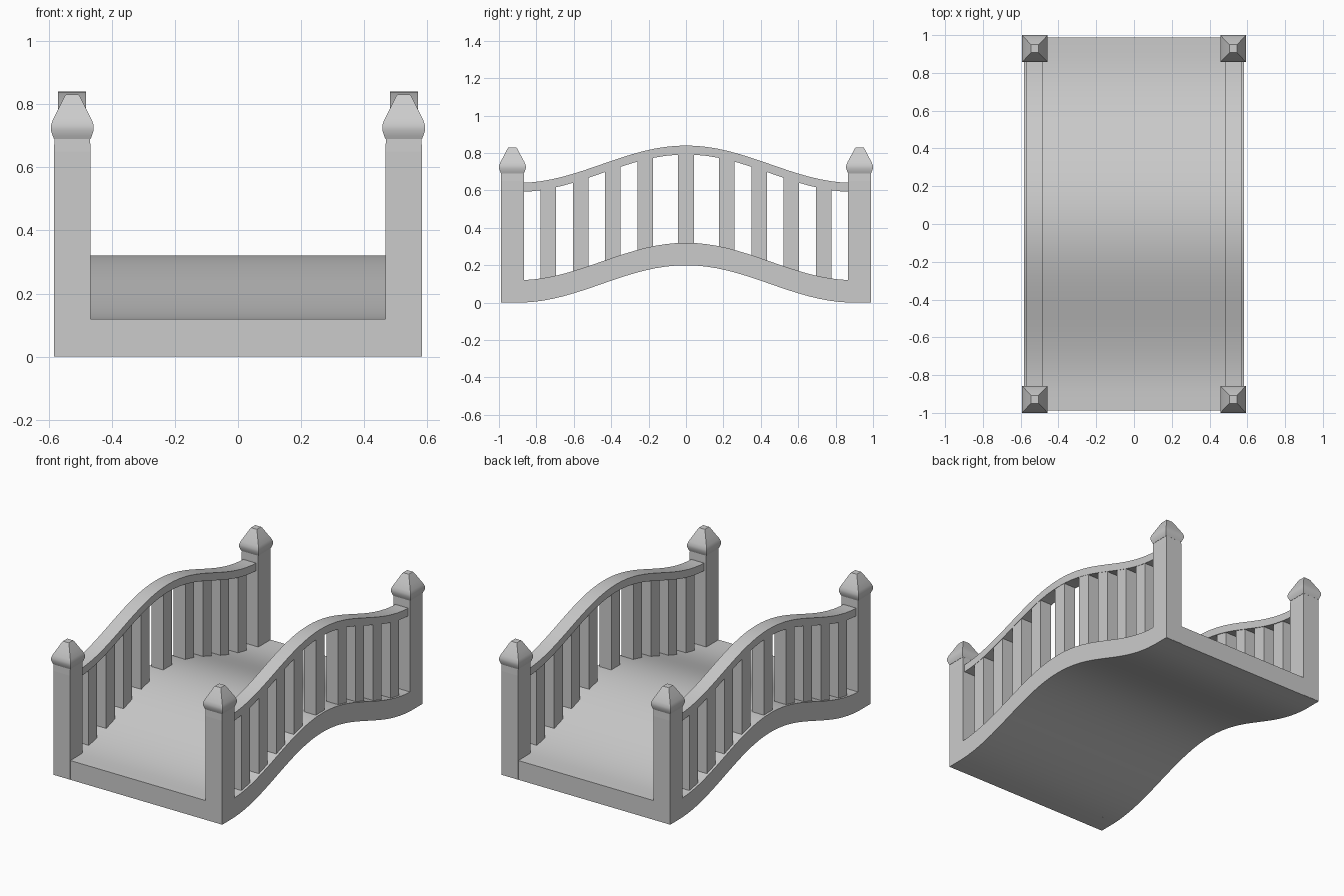
import bpy, bmesh, math

if "Cube" in bpy.data.objects:
    bpy.data.objects.remove(bpy.data.objects["Cube"])

def arch(y):
    # height of the bridge wave along its length
    return 0.1 * (1 + math.cos(math.pi * min(abs(y) / 0.9, 1)))

def loft(name, rings, smooth=True):
    # closed solid through a row of equal-sized rings
    bm = bmesh.new()
    vs = [[bm.verts.new(p) for p in r] for r in rings]
    n = len(rings[0])
    for a, b in zip(vs, vs[1:]):
        for i in range(n):
            bm.faces.new((a[i], a[(i + 1) % n], b[(i + 1) % n], b[i]))
    bm.faces.new(vs[0])
    bm.faces.new(vs[-1])
    bmesh.ops.recalc_face_normals(bm, faces=bm.faces)
    me = bpy.data.meshes.new(name)
    bm.to_mesh(me)
    bm.free()
    ob = bpy.data.objects.new(name, me)
    bpy.context.collection.objects.link(ob)
    if smooth:
        bpy.ops.object.select_all(action='DESELECT')
        ob.select_set(True)
        bpy.context.view_layer.objects.active = ob
        bpy.ops.object.shade_smooth_by_angle(angle=math.radians(25))
    return ob

def wave_beam(name, x0, x1, y0, y1, z0, z1, n):
    # rectangular beam following the arch
    rings = []
    for i in range(n + 1):
        y = y0 + (y1 - y0) * i / n
        h = arch(y)
        rings.append([(x0, y, h + z0), (x1, y, h + z0),
                      (x1, y, h + z1), (x0, y, h + z1)])
    return loft(name, rings, n > 1)

def square_ring(cx, cy, hx, hy, z):
    return [(cx - hx, cy - hy, z), (cx + hx, cy - hy, z),
            (cx + hx, cy + hy, z), (cx - hx, cy + hy, z)]

# deck
wave_beam("deck", -0.583, 0.583, -0.988, 0.988, 0.0, 0.12, 36)

# cap profile: half width, height
cap = [(0.058, 0.69), (0.062, 0.70), (0.068, 0.718), (0.068, 0.732),
       (0.062, 0.75), (0.048, 0.777), (0.024, 0.825), (0.020, 0.83)]

for s, side in ((-1, "left"), (1, "right")):
    # handrail
    xs = sorted((s * 0.482, s * 0.57))
    wave_beam("handrail_" + side, *xs, -0.88, 0.88, 0.592, 0.64, 32)
    # balusters
    xb = sorted((s * 0.487, s * 0.568))
    for k, c in enumerate((-0.736, -0.563, -0.391, -0.218, 0,
                           0.218, 0.391, 0.563, 0.736)):
        wave_beam(f"baluster_{side}_{k + 1}", *xb, c - 0.042, c + 0.042, 0.08, 0.61, 1)
    # corner posts with pointed caps
    for t, end in ((-1, "front"), (1, "back")):
        cx, cy = s * 0.525, t * 0.928
        loft(f"post_{end}_{side}", [square_ring(cx, cy, 0.058, 0.062, 0.001),
                                    square_ring(cx, cy, 0.058, 0.062, 0.65),
                                    square_ring(cx, cy, 0.056, 0.060, 0.70)], False)
        loft(f"post_cap_{end}_{side}", [square_ring(cx, cy, w, w * 1.05, z) for w, z in cap])
